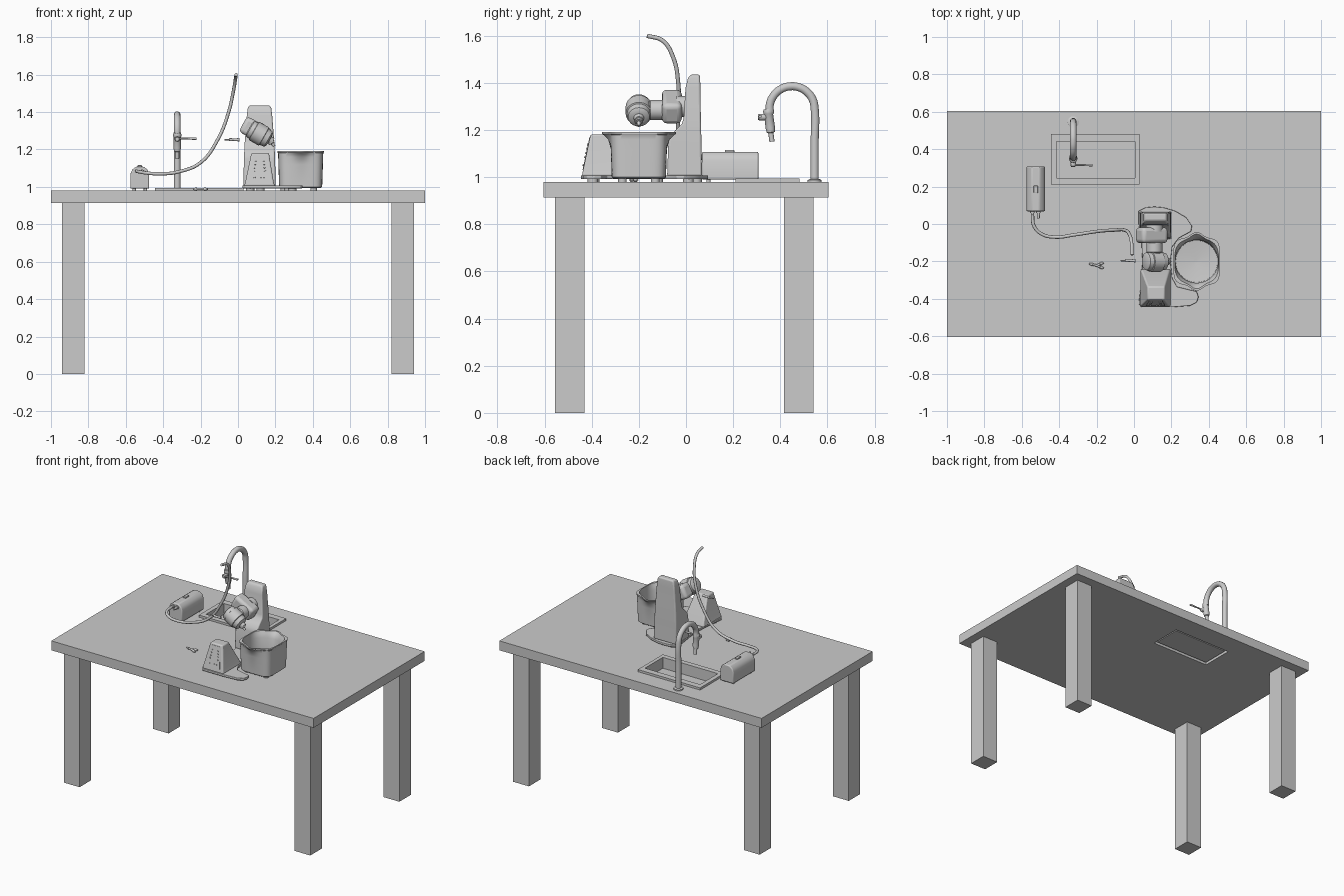
import bpy, bmesh, math
from mathutils import Vector, Matrix


def finish(name, bm, bevel=0, smooth=False, recalc=True):
    if recalc:
        bmesh.ops.recalc_face_normals(bm, faces=bm.faces[:])
    me = bpy.data.meshes.new(name)
    bm.to_mesh(me)
    bm.free()
    ob = bpy.data.objects.new(name, me)
    bpy.context.collection.objects.link(ob)
    if bevel:
        m = ob.modifiers.new("bevel", 'BEVEL')
        m.width, m.segments, m.limit_method = bevel, 3, 'ANGLE'
    if smooth or bevel:
        bpy.ops.object.select_all(action='DESELECT')
        ob.select_set(True)
        bpy.context.view_layer.objects.active = ob
        bpy.ops.object.shade_smooth_by_angle(angle=math.radians(35))
    return ob


def loft(name, rings, cap_start=True, cap_end=True, loop=False, **kw):
    bm = bmesh.new()
    vs = [[bm.verts.new(p) for p in r] for r in rings]
    n = len(rings[0])
    pairs = list(zip(vs, vs[1:])) + ([(vs[-1], vs[0])] if loop else [])
    for a, b in pairs:
        for i in range(n):
            j = (i + 1) % n
            bm.faces.new((a[i], a[j], b[j], b[i]))
    if not loop:
        if cap_start:
            bm.faces.new(vs[0][::-1])
        if cap_end:
            bm.faces.new(vs[-1])
    return finish(name, bm, **kw)


def rect(x0, x1, y0, y1, z):
    return [(x0, y0, z), (x1, y0, z), (x1, y1, z), (x0, y1, z)]


def box(name, x0, x1, y0, y1, z0, z1, **kw):
    return loft(name, [rect(x0, x1, y0, y1, z0), rect(x0, x1, y0, y1, z1)], **kw)


def lathe(name, start, direction, profile, n=32):
    """Round part along a direction; profile = (distance, radius) pairs."""
    q = Vector(direction).to_track_quat('Z', 'Y')
    rings = [[Vector(start) + q @ Vector((r * math.cos(2 * math.pi * i / n),
              r * math.sin(2 * math.pi * i / n), d)) for i in range(n)] for d, r in profile]
    return loft(name, rings, smooth=True)


def tube(name, pts, r):
    cu = bpy.data.curves.new(name, 'CURVE')
    cu.dimensions, cu.bevel_depth, cu.bevel_resolution = '3D', r, 3
    cu.use_fill_caps, cu.resolution_u = True, 8
    sp = cu.splines.new('BEZIER')
    sp.bezier_points.add(len(pts) - 1)
    for b, p in zip(sp.bezier_points, pts):
        b.co = p
        b.handle_left_type = b.handle_right_type = 'AUTO'
    ob = bpy.data.objects.new(name, cu)
    bpy.context.collection.objects.link(ob)
    bpy.ops.object.select_all(action='DESELECT')
    ob.select_set(True)
    bpy.context.view_layer.objects.active = ob
    bpy.ops.object.convert(target='MESH')
    bpy.ops.object.shade_smooth_by_angle(angle=math.radians(40))


# Table with a cut-out for the sink
hole = (-0.43, 0.018, 0.228, 0.455)
top = (-1, 1, -0.605, 0.605)
loft("table_top", [rect(*top, 0.915), rect(*top, 0.98), rect(*hole, 0.98), rect(*hole, 0.915)], loop=True)
for sx, xn in ((-0.94, "left"), (0.82, "right")):
    for sy, yn in ((-0.555, "front"), (0.415, "back")):
        box(f"{yn}_{xn}_leg", sx, sx + 0.12, sy, sy + 0.125, 0, 0.915)

# Sink
rim, bowl = (-0.445, 0.03, 0.21, 0.482), (-0.415, 0.005, 0.245, 0.44)
loft("sink", [rect(*rim, 0.98), rect(*rim, 0.995), rect(*bowl, 0.995), rect(*bowl, 0.92)],
     cap_start=False, recalc=False)

# Faucet
fx = -0.325
arch = [(fx, 0.45 + 0.096 * math.cos(a), 1.29 + 0.096 * math.sin(a))
        for a in [math.radians(d) for d in range(0, 200, 24)]]
tube("faucet_pipe", [(fx, 0.546, 0.985), (fx, 0.546, 1.15)] + arch, 0.018)
lathe("faucet_base", (fx, 0.546, 0.98), (0, 0, 1), [(0, 0.03), (0.008, 0.03), (0.012, 0.02)])
lathe("faucet_head", (fx, 0.348, 1.29), (0, 0.12, -1),
      [(0, 0.019), (0.01, 0.022), (0.02, 0.022), (0.025, 0.019), (0.08, 0.02),
       (0.1, 0.017), (0.103, 0.011), (0.14, 0.011)])
lathe("lever_hub", (fx, 0.345, 1.255), (0, -1, 0), [(0, 0.014), (0.035, 0.014), (0.04, 0.01)], 20)
lathe("faucet_lever", (fx - 0.015, 0.315, 1.258), (1, 0, 0), [(0, 0.005), (0.07, 0.005), (0.118, 0.007)], 12)

# Pump box, with switch, outlets and feet
outline = [(-0.575, 0.99), (-0.475, 0.99), (-0.475, 1.07), (-0.485, 1.093), (-0.505, 1.108),
           (-0.545, 1.108), (-0.565, 1.093), (-0.575, 1.07)]
loft("pump_body", [[(x, y, z) for x, z in outline] for y in (0.068, 0.307)], bevel=0.006)
box("pump_switch", -0.536, -0.514, 0.165, 0.205, 1.105, 1.116, bevel=0.003)
for i, x in enumerate((-0.543, -0.511)):
    lathe(f"pump_outlet_{i}", (x, 0.075, 1.085), (0, -1, 0),
          [(0, 0.012), (0.015, 0.012), (0.017, 0.008), (0.045, 0.007)], 16)
    for j, y in enumerate((0.095, 0.28)):
        lathe(f"pump_foot_{i}_{j}", (-0.555 + 0.06 * i, y, 0.98), (0, 0, 1), [(0, 0.009), (0.012, 0.009)], 16)

# Hose rising from the pump
tube("hose", [(-0.543, 0.05, 1.085), (-0.535, -0.01, 1.082), (-0.495, -0.053, 1.075), (-0.42, -0.07, 1.07),
              (-0.32, -0.058, 1.08), (-0.2, -0.04, 1.13), (-0.11, -0.033, 1.25), (-0.05, -0.033, 1.4),
              (-0.025, -0.055, 1.51), (-0.013, -0.1, 1.58), (-0.01, -0.165, 1.6)], 0.009)

# Loose hose fittings
lathe("hose_nozzle", (-0.073, -0.196, 1.252), (1, 0, 0),
      [(0, 0.003), (0.025, 0.004), (0.028, 0.008), (0.04, 0.008), (0.045, 0.006), (0.08, 0.009)], 16)
for i, (dx, dy) in enumerate(((-0.04, 0.01), (0.042, 0.018), (0.038, -0.016))):
    lathe(f"fitting_arm_{i}", (-0.2, -0.222, 0.988), (dx, dy, 0.0),
          [(0, 0.006), (0.02, 0.006), (0.021, 0.008), (0.028, 0.008), (0.042, 0.004)], 12)

# Machine base plate, wrapping round the bowl
plate = [(0.025, -0.425), (0.04, -0.445), (0.2, -0.445), (0.3, -0.437), (0.335, -0.42), (0.345, -0.39),
         (0.335, -0.36), (0.29, -0.35), (0.23, -0.335), (0.205, -0.29), (0.195, -0.2), (0.205, -0.12),
         (0.24, -0.075), (0.305, -0.04), (0.31, -0.01), (0.28, 0.035), (0.22, 0.07), (0.16, 0.088),
         (0.11, 0.093), (0.06, 0.088), (0.025, 0.07), (0.025, 0), (0.04, -0.1), (0.045, -0.2), (0.04, -0.3)]
loft("machine_base_plate", [[(x, y, z) for x, y in plate] for z in (0.992, 1.008)], bevel=0.003)
for i, (x, y) in enumerate(((0.065, -0.39), (0.29, -0.395), (0.065, 0.045), (0.25, 0.01), (0.12, -0.12))):
    lathe(f"machine_foot_{i}", (x, y, 0.98), (0, 0, 1), [(0, 0.022), (0.014, 0.022)], 24)

# Control housing at the front
loft("control_housing", [rect(0.033, 0.197, -0.442, -0.24, 1.005), rect(0.04, 0.19, -0.437, -0.25, 1.03),
                         rect(0.072, 0.165, -0.405, -0.335, 1.182)], bevel=0.008)
panel = [(0.063, 1.03), (0.167, 1.03), (0.15, 1.17), (0.083, 1.17)]
front = lambda z: -0.437 + (z - 1.03) * 0.21
loft("control_panel", [[(x, front(z) + d, z) for x, z in panel] for d in (0.004, -0.002)])
buttons = [(0.088, 1.05), (0.122, 1.052), (0.138, 1.052)] + [(0.086 + 0.003 * i, 1.085 + 0.018 * i) for i in range(4)] \
    + [(0.144 - 0.002 * i, 1.085 + 0.018 * i) for i in range(4)]
for i, (x, z) in enumerate(buttons):
    lathe(f"button_{i}", (x, front(z), z), (0, -1, 0.2), [(0, 0.005), (0.006, 0.004)], 12)

# Upright column
loft("column", [rect(0.115 - h, 0.115 + h, a, b, z) for z, h, a, b in (
    (1.005, 0.087, -0.08, 0.068), (1.15, 0.083, -0.075, 0.065), (1.175, 0.082, -0.068, 0.065),
    (1.2, 0.081, -0.045, 0.064), (1.225, 0.08, -0.018, 0.064), (1.25, 0.078, -0.01, 0.063),
    (1.38, 0.068, -0.002, 0.061), (1.42, 0.063, 0.008, 0.06), (1.436, 0.056, 0.02, 0.058))], bevel=0.008)

# Tilted motor head
head = box("head_block", -0.078, 0.078, -0.042, 0.042, -0.047, 0.047, bevel=0.02)
head.matrix_world = Matrix.Translation((0.095, -0.06, 1.3)) @ Matrix.Rotation(math.radians(28), 4, 'Y')
lathe("head_mount", (0.11, 0.02, 1.3), (0, -1, 0), [(0, 0.045), (0.06, 0.045)])
lathe("head_neck", (0.11, -0.06, 1.285), (0, -1, 0), [(0, 0.043), (0.09, 0.043), (0.095, 0.038), (0.14, 0.038)])
lathe("motor_drum", (0.06, -0.2, 1.314), (0.87, 0, -0.5),
      [(0, 0.035), (0.006, 0.047), (0.028, 0.05), (0.03, 0.056), (0.09, 0.056), (0.092, 0.05),
       (0.118, 0.046), (0.125, 0.036), (0.127, 0.022), (0.145, 0.018)], 40)
lathe("drive_tip", (0.17, -0.2, 1.25), (0.6, 0, -0.8), [(0, 0.018), (0.02, 0.018), (0.022, 0.009), (0.04, 0.007)], 20)


# Bowl: rounded-square outside with two pouring lips, round inside
def bowl_ring(z, half, power, lip):
    pts, n = [], 96
    for i in range(n):
        a = 2 * math.pi * i / n
        c, s = math.cos(a), math.sin(a)
        r = half / (abs(c) ** power + abs(s) ** power) ** (1 / power)
        r += lip * math.exp(-(c / 0.3) ** 2)
        pts.append((0.335 + r * c, -0.2 + r * s, z))
    return pts


loft("mixing_bowl", [bowl_ring(*r) for r in (
    (0.994, 0.108, 5, 0), (1.0, 0.115, 5, 0), (1.12, 0.119, 5, 0), (1.16, 0.12, 5, 0.01), (1.18, 0.121, 5, 0.03),
    (1.184, 0.124, 5, 0.033), (1.191, 0.124, 5, 0.033), (1.191, 0.117, 3.2, 0.029),
    (1.175, 0.116, 2.6, 0.015), (1.15, 0.115, 2, 0), (1.02, 0.112, 2, 0), (1.008, 0.01, 2, 0))], smooth=True)
for i in range(4):
    lathe(f"bowl_foot_{i}", (0.265 + 0.14 * (i % 2), -0.27 + 0.14 * (i // 2), 0.98), (0, 0, 1),
          [(0, 0.018), (0.016, 0.018)], 20)
